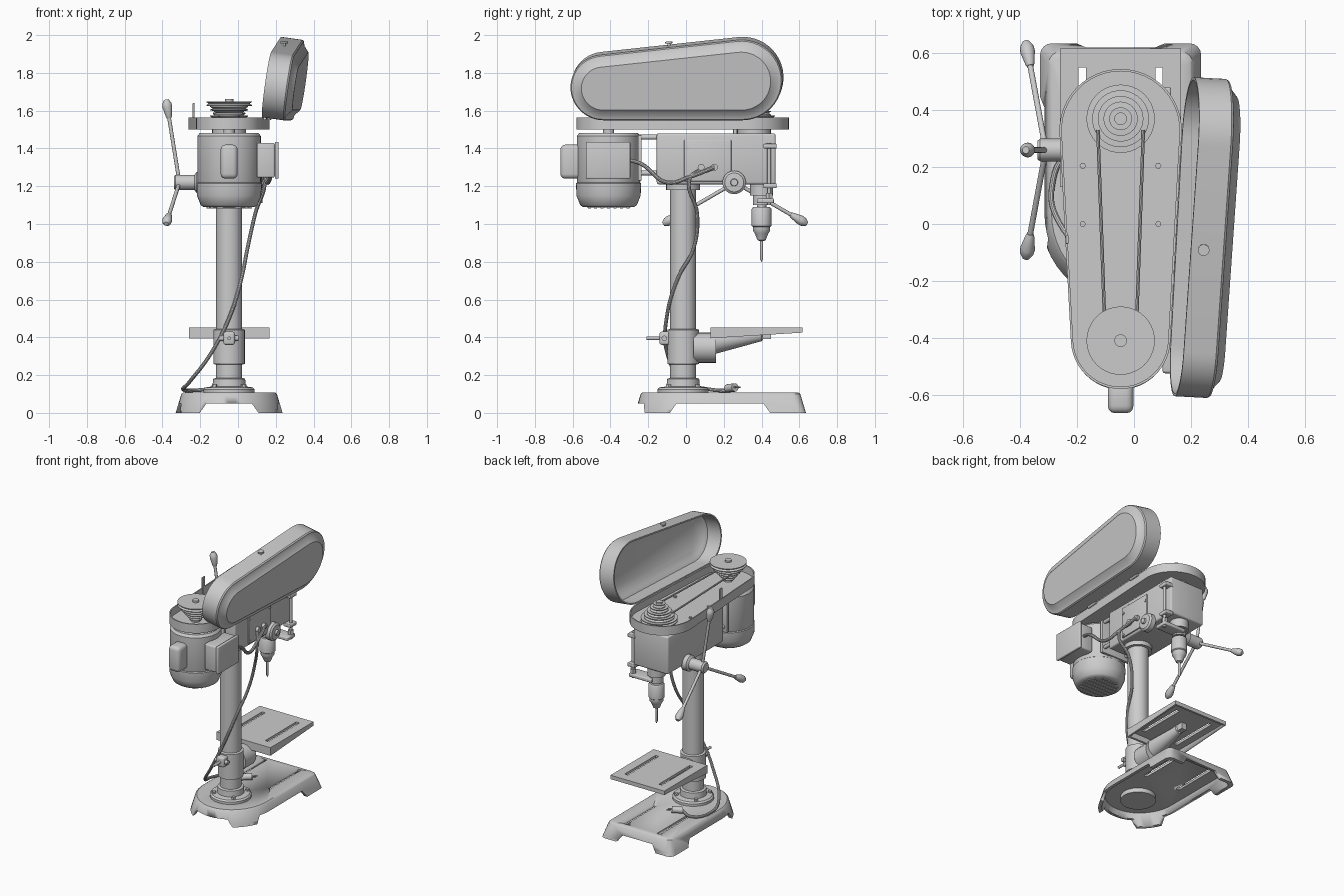
import bpy, bmesh, math
from math import pi, sin, cos
from mathutils import Vector, Matrix

cube = bpy.data.objects.get("Cube")
if cube:
    bpy.data.objects.remove(cube)

GREY = (0.6, 0.6, 0.6, 1)
metal = bpy.data.materials.new("plain grey")
metal.use_nodes = True
metal.diffuse_color = GREY
metal.node_tree.nodes["Principled BSDF"].inputs["Base Color"].default_value = GREY
X0 = -0.047  # machine centre plane


def make(name, bm, smooth=True):
    bmesh.ops.recalc_face_normals(bm, faces=bm.faces)
    me = bpy.data.meshes.new(name)
    bm.to_mesh(me)
    bm.free()
    me.materials.append(metal)
    ob = bpy.data.objects.new(name, me)
    bpy.context.collection.objects.link(ob)
    if smooth:
        bpy.ops.object.select_all(action='DESELECT')
        ob.select_set(True)
        bpy.context.view_layer.objects.active = ob
        bpy.ops.object.shade_smooth_by_angle(angle=math.radians(35))
    return ob


def loft(name, loops, m=None):
    bm = bmesh.new()
    rows = [[bm.verts.new(p) for p in lp] for lp in loops]
    n = len(rows[0])
    for a, b in zip(rows, rows[1:]):
        for i in range(n):
            j = (i + 1) % n
            bm.faces.new((a[i], a[j], b[j], b[i]))
    bm.faces.new(rows[0][::-1])
    bm.faces.new(rows[-1])
    if m:
        bm.transform(m)
    return make(name, bm)


def lathe(name, prof, base, axis=(0, 0, 1), n=32):
    loops = [[(r * cos(2 * pi * i / n), r * sin(2 * pi * i / n), h) for i in range(n)] for r, h in prof]
    rot = Vector(axis).to_track_quat('Z', 'Y').to_matrix().to_4x4()
    return loft(name, loops, Matrix.Translation(base) @ rot)


def rod(name, p, q, r, n=24):
    d = Vector(q) - Vector(p)
    return lathe(name, [(r, 0), (r, d.length)], p, d, n)


def box(name, lo, hi, bevel=0.0):
    bm = bmesh.new()
    bmesh.ops.create_cube(bm, size=1)
    lo, hi = Vector(lo), Vector(hi)
    for v in bm.verts:
        v.co = (lo + hi) / 2 + Vector(a * b for a, b in zip(v.co, hi - lo))
    if bevel:
        bmesh.ops.bevel(bm, geom=bm.edges[:], offset=bevel, segments=3, affect='EDGES', profile=0.5)
    return make(name, bm)


def cut(ob, cutters):
    for c in cutters:
        mod = ob.modifiers.new("cut", 'BOOLEAN')
        mod.operation = 'DIFFERENCE'
        mod.solver = 'EXACT'
        mod.object = c
        bpy.context.view_layer.objects.active = ob
        bpy.ops.object.modifier_apply(modifier=mod.name)
        bpy.data.objects.remove(c)


def cable(name, pts, r):
    cu = bpy.data.curves.new(name, 'CURVE')
    cu.dimensions = '3D'
    cu.bevel_depth, cu.bevel_resolution, cu.resolution_u = r, 3, 8
    cu.use_fill_caps = True
    sp = cu.splines.new('BEZIER')
    sp.bezier_points.add(len(pts) - 1)
    for b, p in zip(sp.bezier_points, pts):
        b.co = p
        b.handle_left_type = b.handle_right_type = 'AUTO'
    tmp = bpy.data.objects.new(name, cu)
    bm = bmesh.new()
    bpy.context.collection.objects.link(tmp)
    bpy.context.view_layer.update()
    bm.from_mesh(tmp.evaluated_get(bpy.context.evaluated_depsgraph_get()).to_mesh())
    bpy.data.objects.remove(tmp)
    return make(name, bm)


# Cast base: rounded column end, square work end, hollow below
def base_loop(d, z):
    w, r = 0.283 - d, 0.04
    pts = [(X0 + w * cos(t), 0.04 + (0.31 - d) * sin(t), z) for t in [pi + pi * i / 24 for i in range(25)]]
    for sx, a0 in ((1, 0), (-1, pi / 2)):
        for i in range(5):
            t = a0 + i * pi / 8
            pts.append((X0 + sx * (w - r) + r * cos(t), 0.635 - d - r + r * sin(t), z))
    return pts


base = loft("base", [base_loop(0, 0), base_loop(0.006, 0.02), base_loop(0.03, 0.1), base_loop(0.04, 0.108)])
hollow = loft("hollow", [base_loop(0.02, -0.02), base_loop(0.045, 0.09)])


def notch(lo, hi, along_y):
    prof = [(lo, -0.02), (hi, -0.02), (hi - 0.05, 0.05), (lo + 0.05, 0.05)]
    return loft("notch", [[(s, u, z) if along_y else (u, s, z) for u, z in prof] for s in (-0.8, 0.8)])


def slots(y0, y1, z0, z1):
    return [box("slot", (X0 + s * 0.135 - 0.013, y0, z0), (X0 + s * 0.135 + 0.013, y1, z1)) for s in (-1, 1)]


cut(base, [hollow, notch(-0.1, 0.46, True), notch(X0 - 0.17, X0 + 0.17, False)] + slots(0.22, 0.57, 0.05, 0.2))
COL = (X0, -0.015, 0)
lathe("base_socket", [(0.115, 0.06), (0.115, 0.1)], COL)
lathe("column_flange", [(0.135, 0.1), (0.135, 0.125), (0.125, 0.135), (0.088, 0.14), (0.085, 0.18), (0.07, 0.185)], COL, n=48)
for i in range(4):
    a = pi / 4 + i * pi / 2
    p = Vector((X0 + 0.11 * cos(a), -0.015 + 0.11 * sin(a), 0.13))
    rod("flange_bolt", p, p + Vector((0, 0, 0.02)), 0.014, 6)
lathe("column", [(0.069, 0.11), (0.069, 1.24)], COL, n=48)

# Work table and its clamp
table = loft("table", [[(X0 + sx * 0.213, y, z) for sx, y, z in
             ((-1, 0.13, a), (1, 0.13, a), (1, 0.617, b), (-1, 0.617, b))] for a, b in ((0.395, 0.425), (0.453, 0.453))])
cut(table, [box("pocket", (X0 - 0.2, 0.145, 0.3), (X0 + 0.2, 0.603, 0.435))] + slots(0.2, 0.55, 0.3, 0.6))
lathe("table_clamp", [(0.07, 0.255), (0.083, 0.26), (0.083, 0.44), (0.07, 0.445)], COL, n=48)
box("clamp_ears", (X0 - 0.03, -0.14, 0.36), (X0 + 0.03, -0.07, 0.43), 0.012)
rod("clamp_lever", (X0, -0.21, 0.395), (X0, -0.13, 0.395), 0.009)
rod("clamp_screw", (X0 - 0.05, -0.115, 0.395), (X0 + 0.05, -0.115, 0.395), 0.014)
rod("table_boss", (X0, 0.04, 0.345), (X0, 0.16, 0.345), 0.08)
lathe("table_arm", [(0.062, 0), (0.03, 0.25), (0.015, 0.26)], (X0, 0.15, 0.375), (0, 1, 0.14))
box("table_rib", (X0 - 0.02, 0.14, 0.39), (X0 + 0.02, 0.45, 0.44))

# Drill head
box("head", (-0.19, -0.155, 1.21), (0.085, 0.475, 1.48), 0.012)
lathe("head_collar", [(0.09, 1.18), (0.09, 1.24)], COL)
box("switch_plate", (0.08, -0.01, 1.225), (0.094, 0.24, 1.445), 0.004)
for y in (0.005, 0.225):
    for z in (1.24, 1.4):
        rod("plate_screw", (0.09, y, z), (0.099, y, z), 0.01, 12)
for y in (0.08, 0.15):
    rod("switch_button", (0.09, y, 1.3), (0.115, y, 1.3), 0.018)
lathe("spring_housing", [(0.062, 0), (0.062, 0.035), (0.05, 0.045), (0.02, 0.047), (0.018, 0.06)], (0.08, 0.255, 1.22), (1, 0, 0))

# Motor mount rails
for z in (1.27, 1.46):
    for x in (-0.13, 0.05):
        rod("mount_rail", (x, -0.25, z), (x, -0.1, z), 0.013)
box("motor_mount", (-0.16, -0.255, 1.23), (0.07, -0.235, 1.47), 0.004)

# Motor with vented fan shroud
MY = -0.41
lathe("motor", [(0.09, 1.087), (0.135, 1.09), (0.15, 1.1), (0.17, 1.15), (0.172, 1.215), (0.166, 1.22), (0.168, 1.225),
                (0.168, 1.465), (0.155, 1.482)], (X0, MY, 0), n=48)
for i in range(-3, 4):
    h = math.sqrt(0.12 ** 2 - (i * 0.034) ** 2)
    box("vent_bar", (X0 - h, MY + i * 0.034 - 0.008, 1.082), (X0 + h, MY + i * 0.034 + 0.008, 1.09))
box("junction_box", (0.1, -0.525, 1.245), (0.195, -0.3, 1.43), 0.01)
box("junction_lid", (0.195, -0.53, 1.24), (0.215, -0.295, 1.435), 0.006)
box("capacitor_cover", (X0 - 0.045, -0.665, 1.24), (X0 + 0.045, -0.55, 1.42), 0.025)

# Belt case outline: two arcs of different radius joined by tangents
RA, RB, YA, YB = 0.215, 0.175, 0.33, -0.405
PHI = math.asin((RA - RB) / (YA - YB))


def case_loop(d, z):
    out = []
    for r, y, a, b in ((RA, YA, -PHI, pi + PHI), (RB, YB, pi + PHI, 2 * pi - PHI)):
        for i in range(25):
            t = a + (b - a) * i / 24
            out.append((X0 + (r - d) * cos(t), y + (r - d) * sin(t), z))
    return out


loft("belt_pan", [case_loop(0, 1.5), case_loop(0, 1.565), case_loop(0.008, 1.565), case_loop(0.008, 1.512)])
for x in (-0.18, 0.085):
    for y in (0, 0.205):
        rod("pan_bolt", (x, y, 1.51), (x, y, 1.522), 0.011, 6)

# Hinged cover swung open about the long tangent edge
pa = Vector((X0 + RA * cos(PHI), YA - RA * sin(PHI), 1.565))
pb = Vector((X0 + RB * cos(PHI), YB - RB * sin(PHI), 1.565))
swing = Matrix.Translation(pa + Vector((0, -0.015, 0))) @ Matrix.Rotation(math.radians(98), 4, pa - pb) @ Matrix.Translation(-pa)
steps = [(0.068, 0.145), (0.035, 0.122), (0.01, 0.11), (0.01, 0), (0, 0), (0, 0.115), (0.006, 0.123), (0.028, 0.128), (0.06, 0.155)]
loft("belt_cover", [case_loop(d, 1.565 + z) for d, z in steps], swing)
knob = lathe("cover_knob", [(0.008, -0.01), (0.008, 0.015), (0.02, 0.016), (0.02, 0.026)], (0.245, -0.09, 1.94), (0, -0.08, 1))
for y in (-0.25, 0.2):
    x = 0.155 + y * 0.054
    rod("cover_hinge", (x, y - 0.04, 1.56), (x + 0.004, y + 0.04, 1.56), 0.009)
box("cover_latch", (-0.24, -0.07, 1.51), (-0.23, -0.04, 1.64), 0.003)


# Stepped pulleys, opposite ways up, and the belt
def pulley(name, y, z, radii):
    prof = []
    for i, r in enumerate(radii):
        h = i * 0.025
        prof += [(r, h), (r, h + 0.005), (r - 0.012, h + 0.0125), (r, h + 0.02), (r, h + 0.024)]
    prof += [(0.022, prof[-1][1]), (0.022, prof[-1][1] + 0.012)]
    lathe(name, prof, (X0, y, z), n=40)


radii = [0.12, 0.1, 0.08, 0.06, 0.04]
pulley("spindle_pulley", 0.37, 1.525, radii)
pulley("motor_pulley", MY, 1.525, radii[::-1])
for s in (-1, 1):
    rod("belt_run", (X0 + s * 0.08, 0.33, 1.585), (X0 + s * 0.055, -0.38, 1.585), 0.006, 8)
rod("motor_shaft", (X0, MY, 1.47), (X0, MY, 1.54), 0.03)
rod("spindle_bearing", (X0, 0.36, 1.47), (X0, 0.36, 1.53), 0.09)

# Quill, chuck and drill bit
SY = 0.4
lathe("quill", [(0.06, 1.22), (0.06, 1.15), (0.045, 1.15), (0.045, 1.1), (0.025, 1.1), (0.025, 1.08)], (X0, SY, 0))
lathe("chuck", [(0.045, 1.09), (0.052, 1.08), (0.052, 0.99), (0.046, 0.985), (0.046, 0.965), (0.036, 0.95), (0.022, 0.915),
                (0.012, 0.91)], (X0, SY, 0))
lathe("drill_bit", [(0.008, 0.92), (0.008, 0.815), (0.001, 0.8)], (X0, SY, 0), n=12)

# Depth stop
box("stop_arm", (X0, 0.375, 1.11), (0.13, 0.465, 1.135), 0.006)
rod("stop_rod", (0.11, 0.44, 1.1), (0.11, 0.44, 1.43), 0.01)
for z in (1.19, 1.4):
    box("stop_bracket", (0.07, 0.41, z), (0.13, 0.48, z + 0.025), 0.005)
rod("stop_nut", (0.11, 0.44, 1.135), (0.11, 0.44, 1.165), 0.02, 6)

# Feed hub with three handles
hub = Vector((-0.18, 0.26, 1.22))
lathe("feed_hub", [(0.055, 0), (0.055, 0.04), (0.04, 0.05), (0.04, 0.15), (0.032, 0.16)], hub, (-1, 0, 0))
for k in range(3):
    a = pi / 2 + k * 2 * pi / 3
    out = Vector((0, cos(a), sin(a)))
    p, q = Vector((-0.31, 0.26, 1.22)), Vector((-0.366, 0.26, 1.22)) + out * 0.35
    rod("feed_handle", p, q, 0.01, 16)
    lathe("handle_grip", [(0.012, -0.01), (0.016, 0), (0.026, 0.05), (0.024, 0.07), (0.012, 0.09)], q, q - p, 20)

# Cables and plug
cable("motor_cable", [(0.17, -0.31, 1.34), (0.18, -0.24, 1.32), (0.16, -0.1, 1.22), (0.14, 0.02, 1.25), (0.11, 0.15, 1.3)], 0.011)
cable("power_cable", [(0.1, 0.08, 1.29), (0.14, 0.02, 1.24), (0.09, 0.06, 1.05), (0.05, 0.04, 0.87), (0.02, -0.04, 0.72),
                      (-0.04, -0.1, 0.52), (-0.14, -0.1, 0.32), (-0.26, 0.0, 0.16), (-0.29, 0.12, 0.125),
                      (-0.22, 0.25, 0.12), (-0.12, 0.22, 0.13)], 0.01)
rod("plug", (-0.13, 0.22, 0.13), (-0.07, 0.26, 0.135), 0.022, 16)
for s in (-1, 1):
    rod("plug_pin", (-0.07, 0.26 + s * 0.01, 0.135), (-0.045, 0.277 + s * 0.01, 0.136), 0.004, 8)
